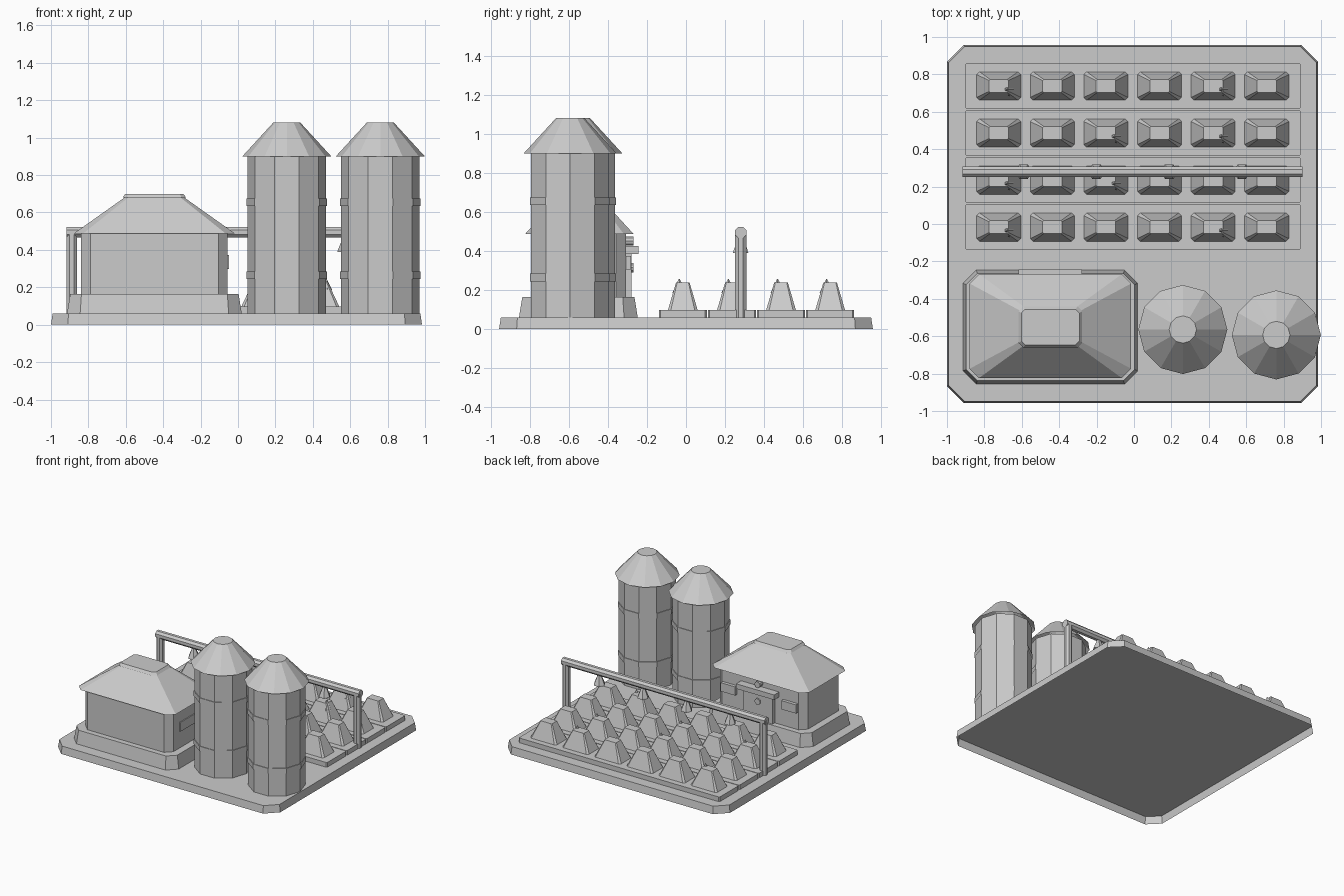
import bpy, bmesh, math

old = bpy.data.objects.get("Cube")
if old:
    bpy.data.objects.remove(old, do_unlink=True)

grey = bpy.data.materials.new("plain grey")
grey.use_nodes = True
COLOR = (0.6, 0.6, 0.6, 1)
grey.diffuse_color = COLOR
grey.node_tree.nodes["Principled BSDF"].inputs["Base Color"].default_value = COLOR


def loft(name, center, rings, closed=False):
    """Skin a stack of rings (lists of points); cap the top, and the bottom if closed."""
    bm = bmesh.new()
    loops = [[bm.verts.new(p) for p in ring] for ring in rings]
    n = len(loops[0])
    for low, high in zip(loops, loops[1:]):
        for i in range(n):
            j = (i + 1) % n
            bm.faces.new((low[i], low[j], high[j], high[i]))
    if closed:
        bm.faces.new(loops[0][::-1])
    bm.faces.new(loops[-1])
    mesh = bpy.data.meshes.new(name)
    bm.to_mesh(mesh)
    bm.free()
    mesh.materials.append(grey)
    obj = bpy.data.objects.new(name, mesh)
    obj.location = center
    bpy.context.collection.objects.link(obj)
    return obj


def slab(name, x, y, sections):
    """Chamfered rectangle sections: (half x, half y, chamfer, z)."""
    rings = []
    for hx, hy, c, z in sections:
        rings.append([(hx - c, -hy, z), (hx, c - hy, z), (hx, hy - c, z), (hx - c, hy, z),
                      (c - hx, hy, z), (-hx, hy - c, z), (-hx, c - hy, z), (c - hx, -hy, z)])
    return loft(name, (x, y, 0), rings)


def turned(name, center, sides, profile, phase=0, closed=False):
    """Round part from a profile of (radius, z)."""
    angles = [phase + math.tau * i / sides for i in range(sides)]
    rings = [[(r * math.cos(a), r * math.sin(a), z) for a in angles] for r, z in profile]
    return loft(name, center, rings, closed)


def box(name, x, y, z, hx, hy, hz):
    ring = [(-hx, -hy), (hx, -hy), (hx, hy), (-hx, hy)]
    return loft(name, (x, y, z), [[(a, b, s) for a, b in ring] for s in (-hz, hz)], True)


# Ground plate, a shell open underneath
slab("ground_plate", -0.008, 0, [(0.992, 0.957, 0.09, 0), (0.983, 0.948, 0.085, 0.06)])

# Silos
for label, x, y in (("inner", 0.261, -0.564), ("outer", 0.761, -0.593)):
    spot = (x, y, 0)
    turned(label + "_silo_body", spot, 10, [(0.21, 0.06), (0.21, 0.9)])
    turned(label + "_silo_roof", spot, 12, [(0.238, 0.9), (0.073, 1.08)])
    for z in (0.265, 0.655):
        turned(label + "_silo_band", spot, 10, [(0.215, z - 0.02), (0.215, z + 0.02)])

# House
HX, HY = -0.447, -0.551
slab("house_footing", HX, HY, [(0.467, 0.304, 0.07, 0.06), (0.45, 0.287, 0.06, 0.165)])
slab("house_walls", HX, HY, [(0.392, 0.243, 0.05, 0.165), (0.392, 0.243, 0.05, 0.49)])
slab("house_roof", HX, HY + 0.005, [(0.432, 0.278, 0.05, 0.487), (0.157, 0.1, 0.02, 0.682)])
slab("roof_cap", HX, HY, [(0.17, 0.11, 0.025, 0.68), (0.155, 0.095, 0.02, 0.7)])

# Back entrance
box("door", HX, -0.3, 0.275, 0.13, 0.02, 0.115)
box("door_canopy", HX, -0.275, 0.405, 0.17, 0.032, 0.02)
for name, z in (("door_porthole", 0.315), ("entrance_lamp", 0.452)):
    disc = turned(name, (HX, -0.29, z), 10, [(0.025, -0.02), (0.025, 0.02)], 0, True)
    disc.rotation_euler.x = -math.pi / 2
for side in (-1, 1):
    box("back_window", HX + side * 0.272, -0.3, 0.34, 0.065, 0.018, 0.035)
box("side_window", -0.06, -0.55, 0.335, 0.012, 0.115, 0.037)

# Planting beds with crops; a few crops carry a sprout
sprouts = {(0, 0), (0, 4), (1, 2), (1, 4), (2, 0), (2, 2), (3, 0), (3, 4)}
for row in range(4):
    y = 0.738 - 0.2515 * row
    slab("planting_bed", -0.005, y, [(0.897, 0.123, 0.008, 0.06), (0.897, 0.123, 0.008, 0.098)])
    for col in range(6):
        x = -0.723 + 0.2865 * col
        slab("crop", x, y, [(0.118, 0.076, 0.015, 0.098), (0.052, 0.035, 0.006, 0.238)])
        if (row, col) in sprouts:
            turned("sprout", (x + 0.043, y - 0.018, 0), 5, [(0.038, 0.185), (0.002, 0.258)])

# Watering frame
FY = 0.28
for x in (-0.889, 0.872):
    turned("frame_post", (x, FY, 0), 8, [(0.031, 0.06), (0.031, 0.5)], math.pi / 8)
beam = turned("frame_beam", (-0.008, FY, 0.495), 8,
              [(0.031, -0.908), (0.031, 0.908)], math.pi / 8, True)
beam.rotation_euler.y = math.pi / 2
for i in range(4):
    turned("spray_nozzle", (-0.59 + 0.389 * i, FY, 0), 6,
           [(0.045, 0.39), (0.043, 0.4), (0.012, 0.475)], 0, True)
